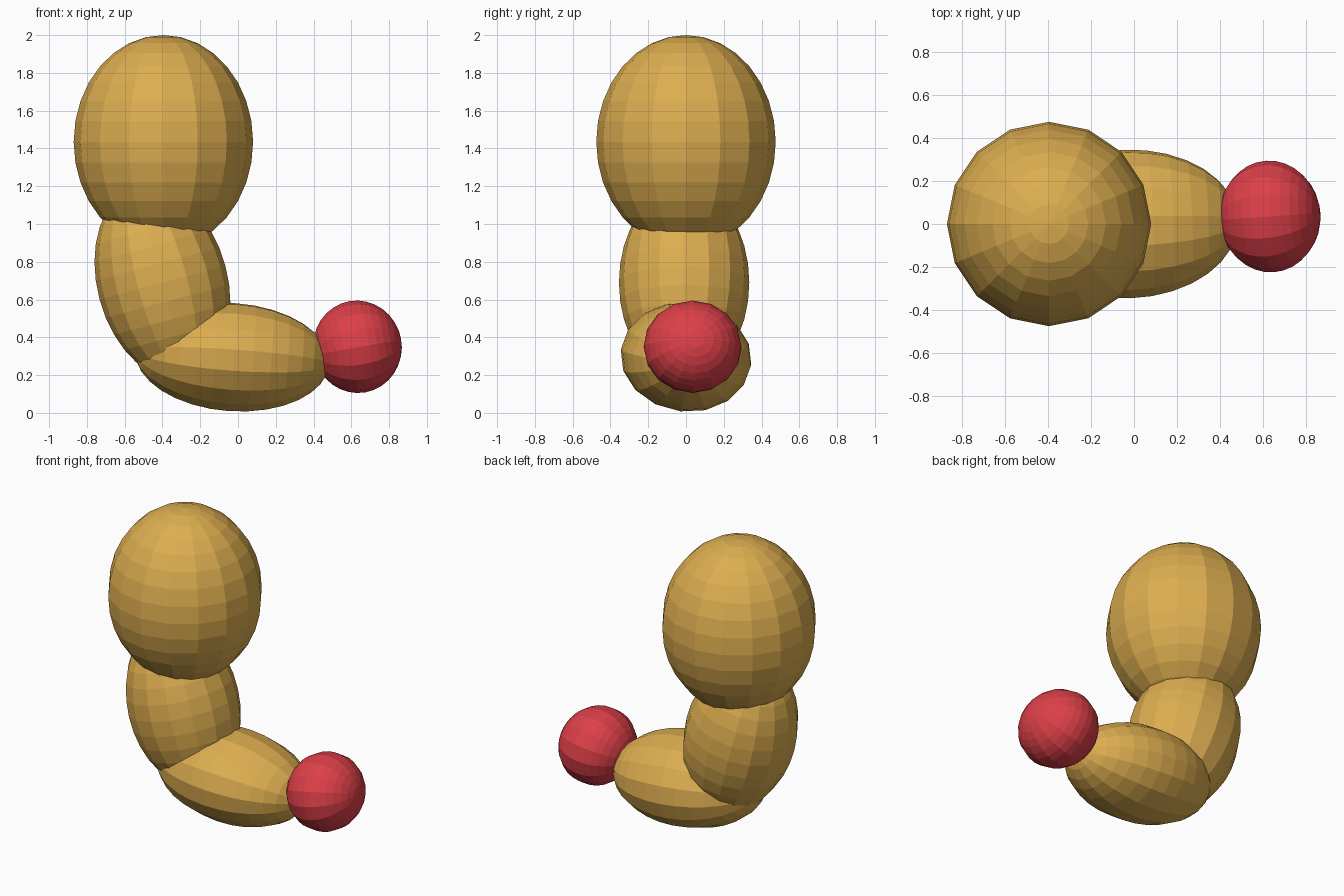
import bpy, bmesh
from math import radians
from mathutils import Matrix

if "Cube" in bpy.data.objects:
    bpy.data.objects.remove(bpy.data.objects["Cube"])


def material(name, rgb):
    m = bpy.data.materials.new(name)
    m.diffuse_color = (*rgb, 1)
    m.use_nodes = True
    m.node_tree.nodes["Principled BSDF"].inputs["Base Color"].default_value = m.diffuse_color
    return m


gold = material("golden_tan", (0.72, 0.42, 0.08))
red = material("red", (0.72, 0.05, 0.065))


def ellipsoid(name, mat, centre, radii, tilt=0, roll=0, yaw=0):
    """Flat-faced ball: roll about its own axis, lean toward +x, then yaw."""
    bm = bmesh.new()
    bmesh.ops.create_uvsphere(bm, u_segments=16, v_segments=16, radius=1)
    bm.transform(Matrix.Translation(centre)
                 @ Matrix.Rotation(radians(yaw), 4, 'Z')
                 @ Matrix.Rotation(radians(tilt), 4, 'Y')
                 @ Matrix.Rotation(radians(roll), 4, 'Z')
                 @ Matrix.Diagonal((*radii, 1)))
    mesh = bpy.data.meshes.new(name)
    bm.to_mesh(mesh)
    bm.free()
    mesh.materials.append(mat)
    obj = bpy.data.objects.new(name, mesh)
    bpy.context.collection.objects.link(obj)
    return obj


# Large upright upper segment
ellipsoid("upper_segment", gold, (-0.395, 0, 1.435), (0.475, 0.475, 0.565))
# Leaning middle segment
ellipsoid("middle_segment", gold, (-0.40, -0.01, 0.69), (0.345, 0.345, 0.525), tilt=-15)
# Flattened segment lying along the ground
ellipsoid("lower_segment", gold, (-0.03, 0, 0.295), (0.288, 0.348, 0.515),
          tilt=94, roll=-6.6, yaw=2)
# Red ball at the tip
ellipsoid("tip_ball", red, (0.632, 0.035, 0.35), (0.245, 0.26, 0.235), tilt=80, yaw=4)
